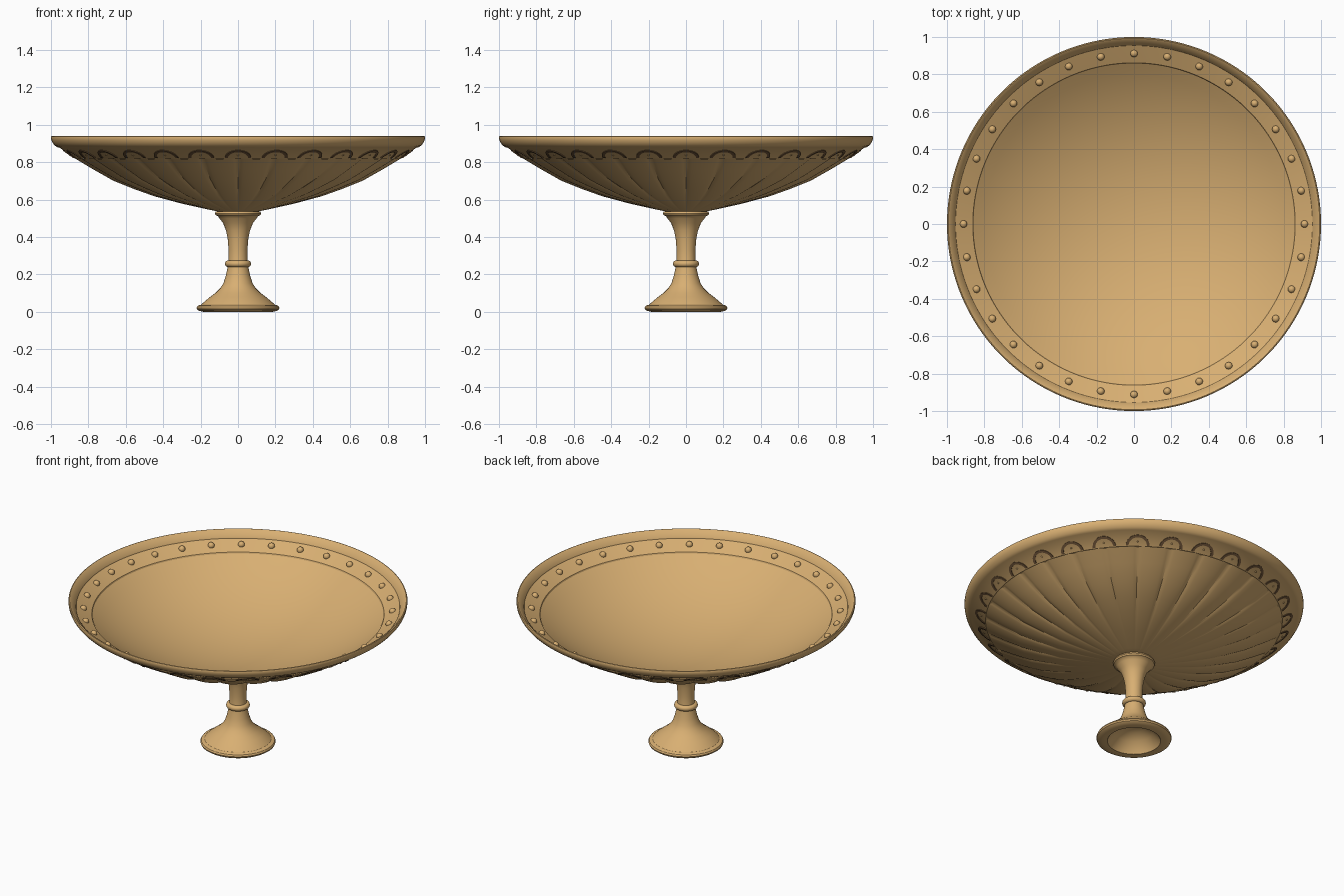
import bpy, bmesh
from math import sin, cos, pi
from mathutils import Vector, Matrix

cube = bpy.data.objects.get("Cube")
if cube:
    bpy.data.objects.remove(cube)

BEADS = 32            # studs round the inner flange
FLUTES = 28           # flutes and arches round the underside


def material(name, colour):
    mat = bpy.data.materials.new(name)
    mat.use_nodes = True
    mat.diffuse_color = colour
    mat.node_tree.nodes["Principled BSDF"].inputs["Base Color"].default_value = colour
    return mat


tan = material("warm tan", (0.69, 0.43, 0.17, 1))
brown = material("dark brown", (0.16, 0.09, 0.04, 1))


def finish(name, bm, mat=tan, angle=0.6):
    bmesh.ops.recalc_face_normals(bm, faces=bm.faces)
    mesh = bpy.data.meshes.new(name)
    bm.to_mesh(mesh)
    bm.free()
    mesh.materials.append(mat)
    obj = bpy.data.objects.new(name, mesh)
    bpy.context.collection.objects.link(obj)
    bpy.ops.object.select_all(action='DESELECT')
    bpy.context.view_layer.objects.active = obj
    obj.select_set(True)
    bpy.ops.object.shade_smooth_by_angle(angle=angle)


def lathe(name, profile, segments, shape=None):
    """Spin (radius, height) points round z; shape may raise each point."""
    bm = bmesh.new()
    rings = []
    for r, z in profile:
        if r == 0:
            rings.append([bm.verts.new((0, 0, z))] * segments)
            continue
        ring = []
        for i in range(segments):
            a = 2 * pi * i / segments
            dz = shape(r, a) if shape else 0
            ring.append(bm.verts.new((r * cos(a), r * sin(a), z + dz)))
        rings.append(ring)
    for low, high in zip(rings, rings[1:]):
        for i in range(segments):
            j = (i + 1) % segments
            corners = list(dict.fromkeys((low[i], low[j], high[j], high[i])))
            if len(corners) > 2:
                bm.faces.new(corners)
    finish(name, bm)


# Fluted underside: narrow grooves that fade towards the stem
def flutes(r, a):
    fade = min(1, max(0, (r - 0.2) / 0.45))
    return 0.011 * fade * (1 - abs(sin(a * FLUTES / 2)) ** 0.5)


under = [(0, 0.535), (0.1, 0.535), (0.15, 0.545), (0.3, 0.578), (0.45, 0.618),
         (0.56, 0.657), (0.67, 0.701), (0.78, 0.763), (0.872, 0.818)]
lathe("bowl_underside", under, FLUTES * 12, flutes)

# Rim: sloping band, rolled lip, inner step and flange
rim = [(0.86, 0.821), (0.875, 0.821), (0.956, 0.879), (0.966, 0.88), (0.981, 0.89),
       (0.992, 0.904), (0.998, 0.918), (1.0, 0.932), (0.998, 0.938), (0.993, 0.94),
       (0.986, 0.936), (0.956, 0.902), (0.954, 0.895), (0.944, 0.89),
       (0.862, 0.848), (0.858, 0.838)]
lathe("bowl_rim", rim, FLUTES * 5)

# Smooth inside of the bowl, a shallow spherical dish
R_IN, DEPTH = 0.858, 0.275
N = 16
sphere = (R_IN ** 2 + DEPTH ** 2) / (2 * DEPTH)
inside = [(R_IN * i / N, 0.565 + sphere - (sphere ** 2 - (R_IN * i / N) ** 2) ** 0.5)
          for i in range(N + 1)]
lathe("bowl_inside", inside, FLUTES * 5)

# Pedestal with a hollow foot
pedestal = [(0, 0.1), (0.06, 0.09), (0.11, 0.06), (0.15, 0.012), (0.157, 0.0),
            (0.185, 0.0), (0.208, 0.005), (0.219, 0.012), (0.222, 0.021),
            (0.217, 0.031), (0.206, 0.037), (0.197, 0.038), (0.18, 0.054),
            (0.15, 0.079), (0.12, 0.101), (0.095, 0.126), (0.078, 0.152),
            (0.066, 0.19), (0.056, 0.235), (0.05, 0.28), (0.05, 0.33),
            (0.055, 0.39), (0.064, 0.435), (0.08, 0.475), (0.1, 0.5), (0.108, 0.512),
            (0.12, 0.517), (0.124, 0.526), (0.12, 0.536), (0, 0.536)]
lathe("pedestal", pedestal, 64)

collar = [(0.052 + 0.018 * cos(t * pi / 8), 0.257 + 0.018 * sin(t * pi / 8))
          for t in range(-6, 7)]
lathe("stem_collar", collar, 64)

# Beads round the inner flange
bm = bmesh.new()
for k in range(BEADS):
    spot = (Matrix.Rotation(k * 2 * pi / BEADS, 4, 'Z')
            @ Matrix.Translation((0.912, 0, 0.874)))
    bmesh.ops.create_uvsphere(bm, u_segments=16, v_segments=10, radius=0.02, matrix=spot)
finish("flange_beads", bm, angle=1.0)

# Flat dark arches, each round a small stud, lying on the sloping outer band
up = Vector((0.081, 0, 0.058)).normalized()
out = Vector((up.z, 0, -up.x))
side = Vector((0, 1, 0))
base = Vector((0.879, 0, 0.824))
SECTION = [(0.054, -0.004), (0.054, 0.003), (0.07, 0.003), (0.07, -0.004)]
ARC = 16


def add_arch(bm, turn):
    rings = []
    for i in range(ARC + 1):
        t = pi * i / ARC
        spoke = side * cos(t) + up * sin(t)
        rings.append([bm.verts.new(turn @ (base + spoke * r + out * h))
                      for r, h in SECTION])
    for a, b in zip(rings, rings[1:]):
        for s in range(len(SECTION)):
            n = (s + 1) % len(SECTION)
            bm.faces.new((a[s], a[n], b[n], b[s]))
    bm.faces.new(rings[0])
    bm.faces.new(rings[-1])


arches, studs = bmesh.new(), bmesh.new()
for k in range(FLUTES):
    turn = Matrix.Rotation(k * 2 * pi / FLUTES, 4, 'Z')
    add_arch(arches, turn)
    spot = turn @ Matrix.Translation(base + up * 0.026)
    bmesh.ops.create_icosphere(studs, subdivisions=1, radius=0.006, matrix=spot)
finish("band_arches", arches, brown)
finish("band_studs", studs)
